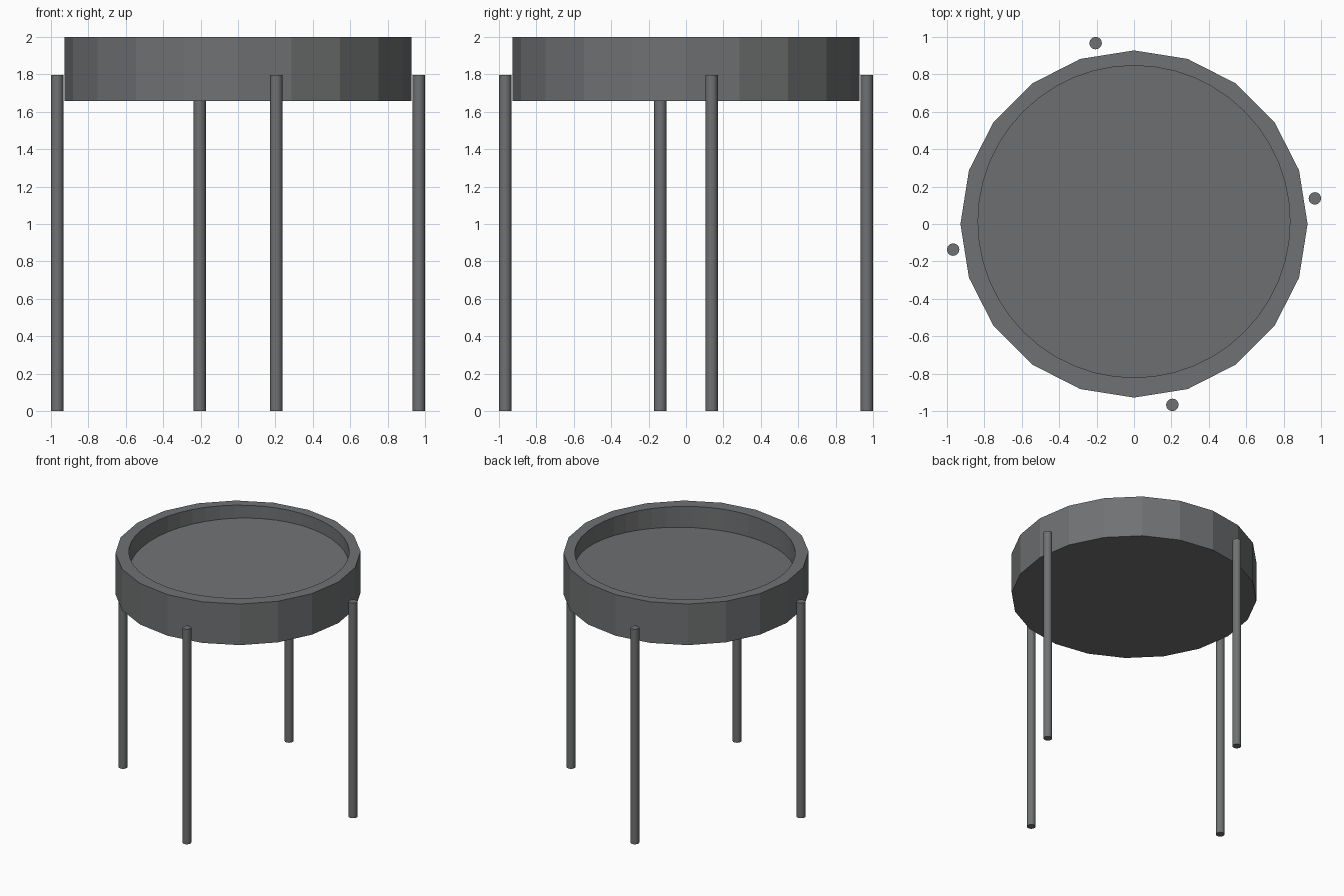
import bpy
import math

if "Cube" in bpy.data.objects:
    bpy.data.objects.remove(bpy.data.objects["Cube"])

# Dark, slightly cool grey for every part
dark_grey = bpy.data.materials.new("dark_grey")
dark_grey.diffuse_color = (0.162, 0.166, 0.170, 1.0)
dark_grey.use_nodes = True
dark_grey.node_tree.nodes["Principled BSDF"].inputs["Base Color"].default_value = dark_grey.diffuse_color


def cylinder(name, sides, radius, z0, z1, x=0.0, y=0.0):
    bpy.ops.mesh.primitive_cylinder_add(vertices=sides, radius=radius, depth=z1 - z0,
                                        location=(x, y, (z0 + z1) / 2))
    obj = bpy.context.object
    obj.name = name
    obj.data.materials.append(dark_grey)
    return obj


# Twenty-sided tray top
tray = cylinder("tray_top", 20, 0.928, 1.657, 2.0)

# Round cutter with a gently sloping bottom that hollows the tray
cutter = cylinder("recess_cutter", 48, 0.834, 1.858, 2.2, 0, 0.013)
cutter.hide_render = True
for v in cutter.data.vertices:
    if v.co.z < 0:
        v.co.z += 0.049 * v.co.y

# Cut the recess and drop the helper
cut = tray.modifiers.new("recess", 'BOOLEAN')
cut.operation = 'DIFFERENCE'
cut.solver = 'EXACT'
cut.object = cutter
bpy.context.view_layer.objects.active = tray
bpy.ops.object.modifier_apply(modifier=cut.name)
bpy.data.objects.remove(cutter, do_unlink=True)

# Four thin round legs standing just outside the tray
legs = {"right_leg": (0.967, 0.137), "left_leg": (-0.967, -0.137),
        "back_leg": (-0.205, 0.967), "front_leg": (0.205, -0.967)}
for name, (x, y) in legs.items():
    leg = cylinder(name, 32, 0.033, 0, 1.796, x, y)
    bpy.ops.object.shade_smooth_by_angle(angle=math.radians(30))
